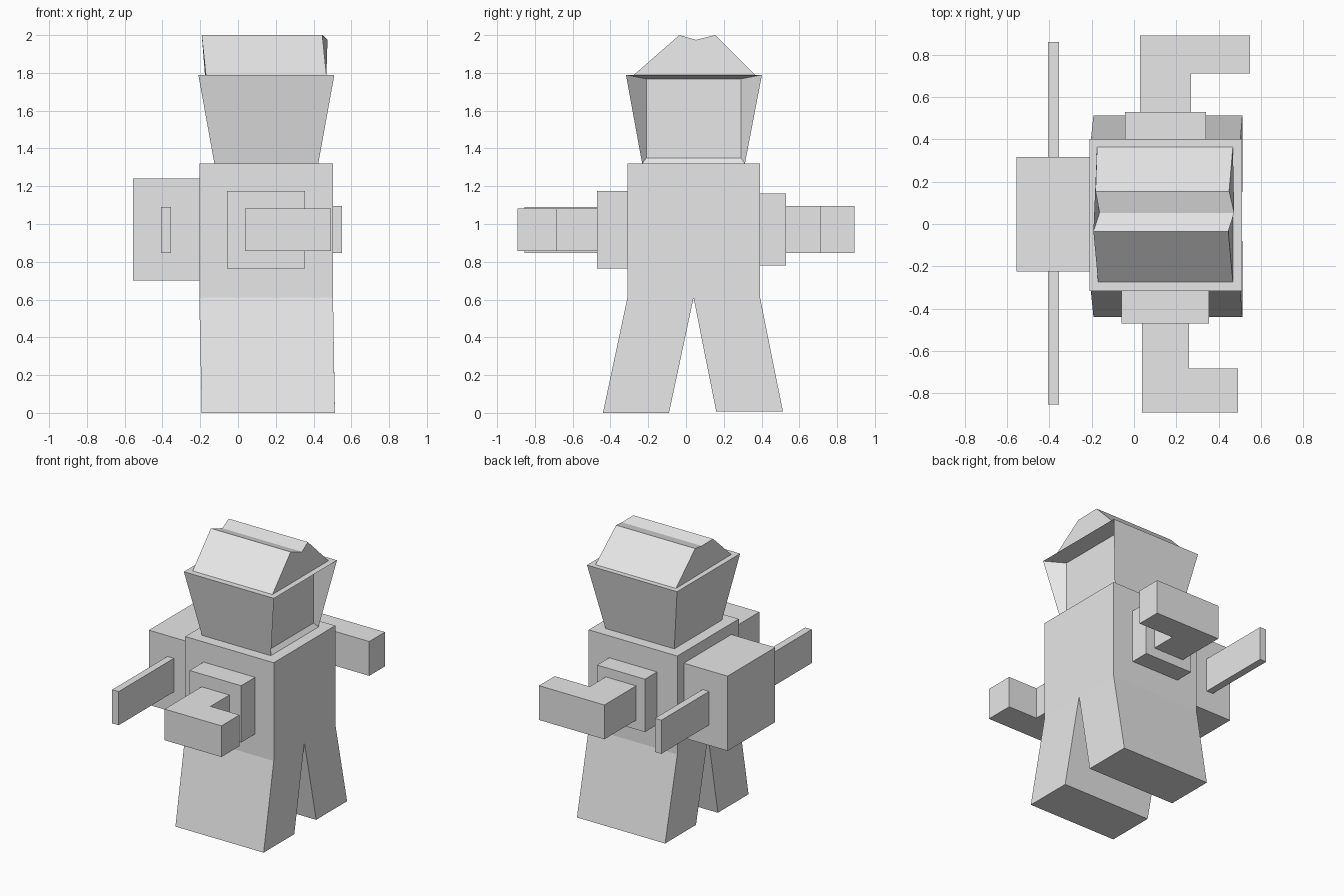
import bpy, bmesh

if "Cube" in bpy.data.objects:
    bpy.data.objects.remove(bpy.data.objects["Cube"])

grey = bpy.data.materials.new("light grey")
grey.diffuse_color = (0.8, 0.8, 0.8, 1)
grey.use_nodes = True
grey.node_tree.nodes["Principled BSDF"].inputs["Base Color"].default_value = grey.diffuse_color


def finish(name, bm):
    bmesh.ops.recalc_face_normals(bm, faces=bm.faces)
    me = bpy.data.meshes.new(name)
    bm.to_mesh(me)
    bm.free()
    me.materials.append(grey)
    ob = bpy.data.objects.new(name, me)
    bpy.context.collection.objects.link(ob)
    return ob


def loft(name, a, b):
    """Join two matching closed outlines with side faces and end caps."""
    bm = bmesh.new()
    va, vb = ([bm.verts.new(p) for p in ring] for ring in (a, b))
    n = len(va)
    for i in range(n):
        j = (i + 1) % n
        bm.faces.new((va[i], va[j], vb[j], vb[i]))
    bm.faces.new(va)
    bm.faces.new(vb)
    return finish(name, bm)


def rect(x0, x1, y0, y1, z):
    return [(x0, y0, z), (x1, y0, z), (x1, y1, z), (x0, y1, z)]


def box(name, x, y, z):
    return loft(name, rect(*x, *y, z[0]), rect(*x, *y, z[1]))


def plan(name, pts, z0, z1):
    return loft(name, [(x, y, z0) for x, y in pts], [(x, y, z1) for x, y in pts])


# Torso and splayed legs
box("torso", (-0.205, 0.503), (-0.31, 0.392), (0.61, 1.32))
loft("front_leg", rect(-0.192, 0.513, -0.44, -0.09, 0), rect(-0.205, 0.503, -0.31, 0.04, 0.61))
loft("back_leg", rect(-0.192, 0.513, 0.16, 0.513, 0.008), rect(-0.205, 0.503, 0.04, 0.392, 0.61))

# Flared head, with the +x side sunk in to a flat visor panel
bm = bmesh.new()
low = [bm.verts.new(p) for p in rect(-0.125, 0.425, -0.232, 0.312, 1.32)]
top = [bm.verts.new(p) for p in rect(-0.21, 0.51, -0.318, 0.402, 1.79)]
for i in (0, 2, 3):
    j = (i + 1) % 4
    bm.faces.new((low[i], low[j], top[j], top[i]))
bm.faces.new(low)
bm.faces.new(top)
visor = [bm.verts.new((0.40, y, z)) for y, z in
         ((-0.21, 1.35), (0.29, 1.35), (0.29, 1.768), (-0.21, 1.768))]
rim = [low[1], low[2], top[2], top[1]]
for i in range(4):
    j = (i + 1) % 4
    bm.faces.new((rim[i], rim[j], visor[j], visor[i]))
bm.faces.new(visor)
finish("head", bm)

# Peaked cap with a shallow groove along its ridge
cap = [(-0.275, 1.79, -0.17, 0.468), (-0.035, 2.0, -0.192, 0.446),
       (0.053, 1.975, -0.163, 0.474), (0.155, 2.0, -0.182, 0.45), (0.365, 1.79, -0.175, 0.468)]
loft("cap", [(a, y, z) for y, z, a, b in cap], [(b, y, z) for y, z, a, b in cap])

# Backpack with a flat wing on each side
box("backpack", (-0.555, -0.205), (-0.225, 0.318), (0.70, 1.24))
box("front_wing", (-0.407, -0.355), (-0.855, -0.225), (0.847, 1.09))
box("back_wing", (-0.407, -0.355), (0.318, 0.862), (0.847, 1.09))

# Shoulder blocks and bent arms
box("front_shoulder", (-0.058, 0.354), (-0.47, -0.31), (0.765, 1.175))
box("back_shoulder", (-0.043, 0.34), (0.392, 0.53), (0.78, 1.162))
plan("front_arm", [(0.038, -0.47), (0.038, -0.892), (0.492, -0.892), (0.492, -0.685),
                   (0.26, -0.685), (0.26, -0.47)], 0.858, 1.083)
plan("back_arm", [(0.028, 0.53), (0.028, 0.892), (0.55, 0.892), (0.55, 0.713),
                  (0.27, 0.713), (0.27, 0.53)], 0.847, 1.095)
